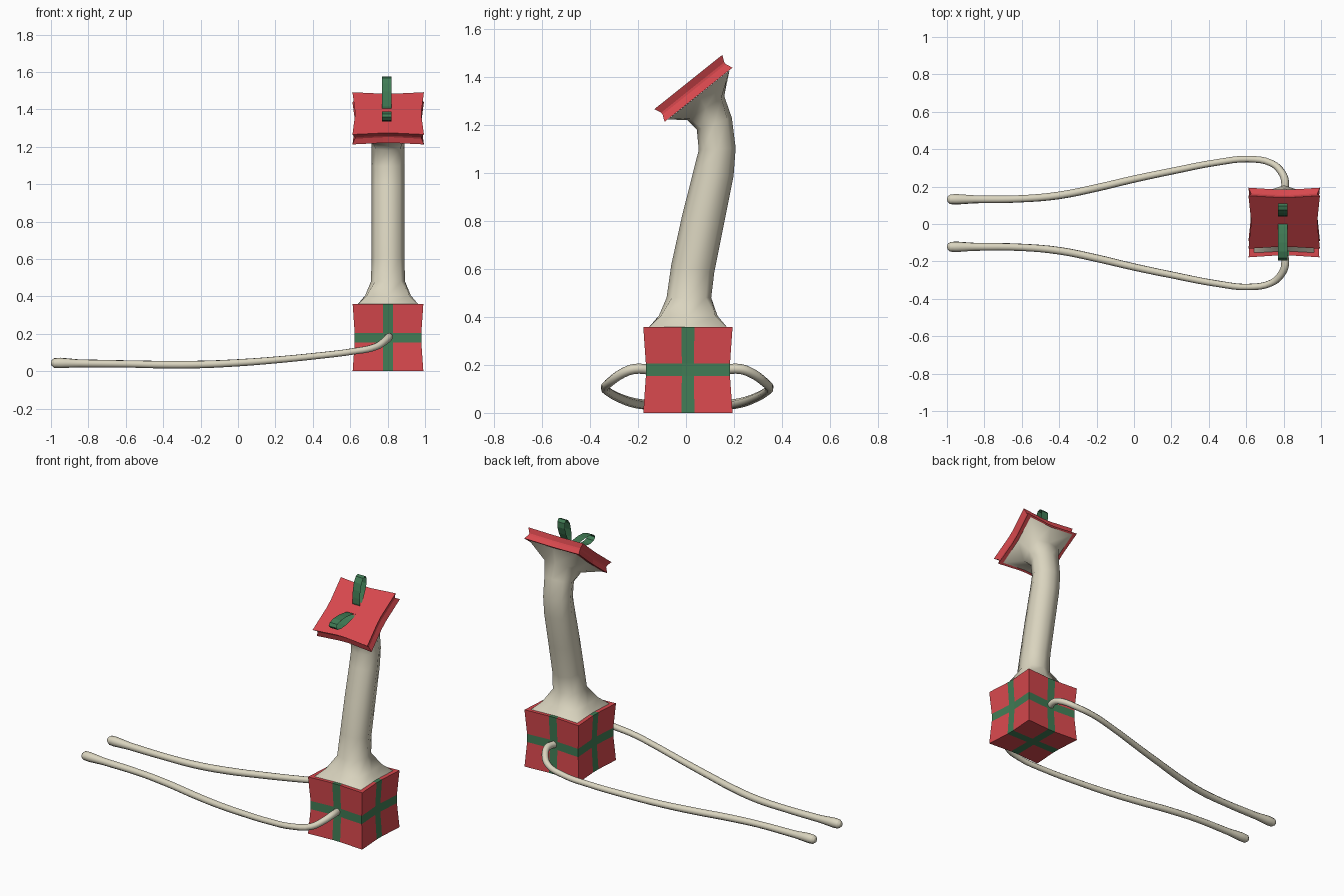
import bpy, bmesh, math
from mathutils import Matrix, Vector

cube = bpy.data.objects.get("Cube")
if cube:
    bpy.data.objects.remove(cube, do_unlink=True)


def material(name, rgb):
    m = bpy.data.materials.new(name)
    m.use_nodes = True
    m.diffuse_color = (*rgb, 1)
    m.node_tree.nodes["Principled BSDF"].inputs["Base Color"].default_value = (*rgb, 1)
    return m


RED = material("gift red", (0.68, 0.065, 0.075))
GREEN = material("ribbon green", (0.052, 0.2, 0.09))
CREAM = material("cream skin", (0.70, 0.66, 0.52))

CX, CY = 0.802, 0.008          # centre of the box
TILT = math.radians(38.6)      # slope of the lid


def add_object(name, bm, *mats):
    mesh = bpy.data.meshes.new(name)
    bm.to_mesh(mesh)
    bm.free()
    for m in mats:
        mesh.materials.append(m)
    ob = bpy.data.objects.new(name, mesh)
    bpy.context.collection.objects.link(ob)
    return ob


def pinched_block(name, half, pinch, matrix, ribbon):
    """Box with inward-bowed sides; optional ribbon cross on every face."""
    cut = 0.145
    bm = bmesh.new()
    bmesh.ops.create_cube(bm, size=2)
    for axis in range(3):
        for side in (-cut, cut):
            normal = Vector((0, 0, 0))
            normal[axis] = 1
            bmesh.ops.bisect_plane(bm, geom=bm.verts[:] + bm.edges[:] + bm.faces[:],
                                   plane_co=normal * side, plane_no=normal)
    bm.normal_update()
    for f in bm.faces:
        c = f.calc_center_median()
        if ribbon and any(abs(v) < cut for v in c):
            f.material_index = 1
    for v in bm.verts:
        x, y, z = v.co
        bow_x = pinch * ((1 - y * y) + (1 - z * z))
        bow_y = pinch * ((1 - x * x) + (1 - z * z))
        v.co = (x * (half[0] - bow_x), y * (half[1] - bow_y), z * half[2])
    bm.transform(matrix)
    mats = (RED, GREEN) if ribbon else (RED,)
    return add_object(name, bm, *mats)


# Gift box body and tilted lid
pinched_block("gift_box", (0.189, 0.186, 0.179), 0.011,
              Matrix.Translation((CX, CY, 0.179)), True)
lid_frame = Matrix.Translation((CX + 0.001, 0.031, 1.352)) @ Matrix.Rotation(TILT, 4, "X")
pinched_block("gift_lid", (0.191, 0.181, 0.034), 0.013, lid_frame, False)

# Neck: eight-sided rings (y, z, tilt, axis half x, axis half y, diagonal share)
rings = [
    (CY, 0.355, 0, 0.155, 0.155, 1.06),
    (0.009, 0.405, 0, 0.122, 0.122, 0.93),
    (0.012, 0.48, 0, 0.091, 0.093, 0.76),
    (0.028, 0.6, -10, 0.088, 0.091, 0.73),
    (0.07, 0.8, -13, 0.088, 0.089, 0.73),
    (0.115, 1.0, -8, 0.088, 0.084, 0.73),
    (0.13, 1.1, 3, 0.088, 0.077, 0.73),
    (0.118, 1.205, 19, 0.088, 0.077, 0.74),
    (0.082, 1.27, 33, 0.096, 0.092, 0.85),
    (0.053, 1.325, 38.6, 0.155, 0.155, 1.06),
]
bm = bmesh.new()
loops = []
for y, z, tilt, rx, ry, diag in rings:
    frame = Matrix.Translation((CX, y, z)) @ Matrix.Rotation(math.radians(tilt), 4, "X")
    loop = []
    for i in range(8):
        a = math.pi * i / 4
        k = diag * math.sqrt(2) if i % 2 else 1
        loop.append(bm.verts.new(frame @ Vector((rx * k * math.cos(a), ry * k * math.sin(a), 0))))
    loops.append(loop)
for lo, hi in zip(loops, loops[1:]):
    for i in range(8):
        j = (i + 1) % 8
        bm.faces.new((lo[i], lo[j], hi[j], hi[i]))
for f in bm.faces:
    f.smooth = True
add_object("neck", bm, CREAM)

# Arms: tapered tubes leaving the box sides and trailing along the ground
path = [  # x, distance from the middle, z, radius
    (0.80, 0.15, 0.18, 0.021), (0.808, 0.22, 0.183, 0.021), (0.79, 0.27, 0.165, 0.02),
    (0.735, 0.32, 0.13, 0.019), (0.61, 0.342, 0.105, 0.018), (0.45, 0.325, 0.085, 0.018),
    (0.2, 0.277, 0.06, 0.019), (0, 0.235, 0.045, 0.02), (-0.2, 0.188, 0.036, 0.021),
    (-0.4, 0.148, 0.035, 0.021), (-0.6, 0.13, 0.039, 0.02), (-0.85, 0.127, 0.042, 0.022),
    (-0.95, 0.127, 0.044, 0.029), (-0.982, 0.127, 0.044, 0.027),
    (-0.996, 0.127, 0.044, 0.016), (-1.0, 0.127, 0.044, 0.003),
]
for name, side in (("right_arm", -1), ("left_arm", 1)):
    curve = bpy.data.curves.new(name, "CURVE")
    curve.dimensions = "3D"
    curve.bevel_depth = 1
    curve.bevel_resolution = 2
    curve.resolution_u = 4
    curve.use_fill_caps = True
    spline = curve.splines.new("BEZIER")
    spline.bezier_points.add(len(path) - 1)
    for p, (x, d, z, r) in zip(spline.bezier_points, path):
        p.co = (x, side * d + 0.005, z)
        p.radius = r
        p.handle_left_type = p.handle_right_type = "AUTO"
    curve.materials.append(CREAM)
    bpy.context.collection.objects.link(bpy.data.objects.new(name, curve))


# Bow: two thin ribbon loops on the lid
def bow_loop(name, y, z, angle, length, width):
    bm = bmesh.new()
    along = Vector((0, math.cos(angle), math.sin(angle)))
    across = Vector((0, -along.z, along.y))
    steps = 12
    pairs = []
    for i in range(steps):
        t = 2 * math.pi * i / steps
        u = (1 - math.cos(t)) / 2
        p = Vector((CX - 0.007, y, z)) + along * length * u + across * width * math.sin(t) * (0.4 + 0.6 * u)
        pairs.append([bm.verts.new(p + Vector((s * 0.026, 0, 0))) for s in (-1, 1)])
    for i in range(steps):
        a, b = pairs[i], pairs[(i + 1) % steps]
        bm.faces.new((a[0], a[1], b[1], b[0]))
    bmesh.ops.recalc_face_normals(bm, faces=bm.faces[:])
    add_object(name, bm, GREEN)


normal_angle = math.pi / 2 + TILT
spread = math.radians(55)
bow_loop("upper_bow_loop", 0.045, 1.402, normal_angle - spread, 0.18, 0.036)
bow_loop("lower_bow_loop", 0.0, 1.37, normal_angle + spread, 0.195, 0.036)
